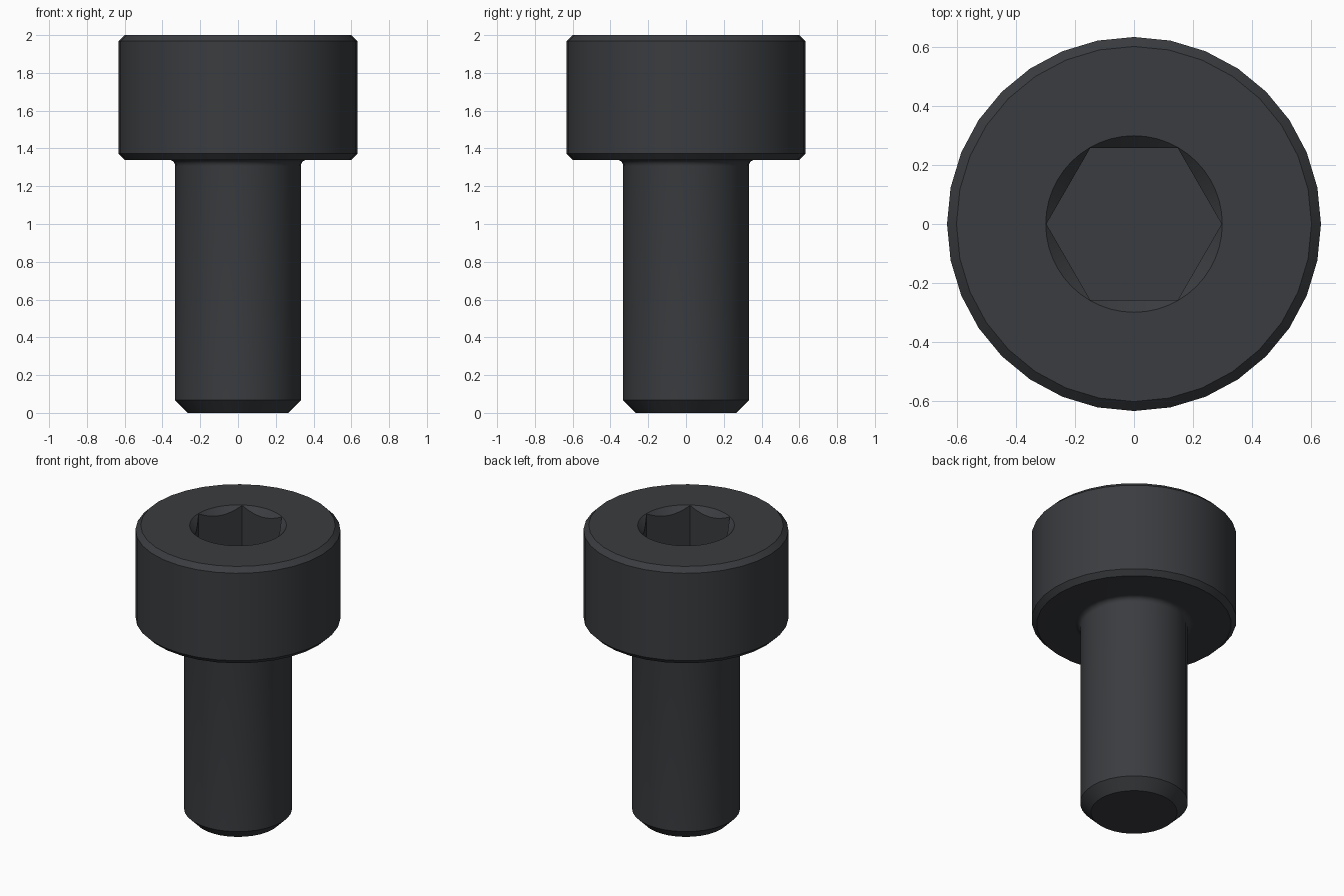
import bpy, bmesh
from math import pi, sin, cos, radians

if "Cube" in bpy.data.objects:
    bpy.data.objects.remove(bpy.data.objects["Cube"])


def lathe(name, profile, sides):
    """Closed solid revolved around z from (radius, z) points, bottom to top."""
    bm = bmesh.new()
    rings = [[bm.verts.new((r * cos(2 * pi * i / sides), r * sin(2 * pi * i / sides), z))
              for i in range(sides)] for r, z in profile]
    for low, high in zip(rings, rings[1:]):
        for i in range(sides):
            j = (i + 1) % sides
            bm.faces.new((low[i], low[j], high[j], high[i]))
    bm.faces.new(rings[0][::-1])
    bm.faces.new(rings[-1])
    mesh = bpy.data.meshes.new(name)
    bm.to_mesh(mesh)
    bm.free()
    obj = bpy.data.objects.new(name, mesh)
    bpy.context.collection.objects.link(obj)
    return obj


R_SHAFT, R_HEAD, Z_HEAD, CH = 0.3333, 0.6333, 1.3400, 0.032
FILLET = 0.033

# Shaft with chamfered tip, under-head fillet, chamfered cylindrical head
fillet = [(R_SHAFT + FILLET * (1 - cos(a)), Z_HEAD - FILLET * (1 - sin(a)))
          for a in (radians(18 * k) for k in range(6))]
profile = [(R_SHAFT - 0.067, 0), (R_SHAFT, 0.067), *fillet,
           (R_HEAD - CH, Z_HEAD), (R_HEAD, Z_HEAD + CH),
           (R_HEAD, 2 - CH), (R_HEAD - CH, 2)]
screw = lathe("socket_head_screw", profile, 32)

# Hexagonal socket and its countersunk rim
cutters = [
    lathe("hex_socket_cutter", [(0.2968, 1.667), (0.2968, 2.1)], 6),
    lathe("countersink_cutter", [(0.199, 1.9), (0.399, 2.1)], 48),
]
bpy.context.view_layer.objects.active = screw
screw.select_set(True)
for cutter in cutters:
    cutter.hide_render = True
    mod = screw.modifiers.new(cutter.name, 'BOOLEAN')
    mod.operation = 'DIFFERENCE'
    mod.solver = 'EXACT'
    mod.object = cutter
    bpy.ops.object.modifier_apply(modifier=mod.name)
for cutter in cutters:
    bpy.data.objects.remove(cutter)

# Black steel finish
steel = bpy.data.materials.new("black_steel")
steel.diffuse_color = (0.042, 0.045, 0.05, 1)
steel.use_nodes = True
steel.node_tree.nodes["Principled BSDF"].inputs["Base Color"].default_value = steel.diffuse_color
screw.data.materials.clear()
screw.data.materials.append(steel)
for poly in screw.data.polygons:
    poly.material_index = 0
bpy.ops.object.shade_smooth_by_angle(angle=radians(30))
